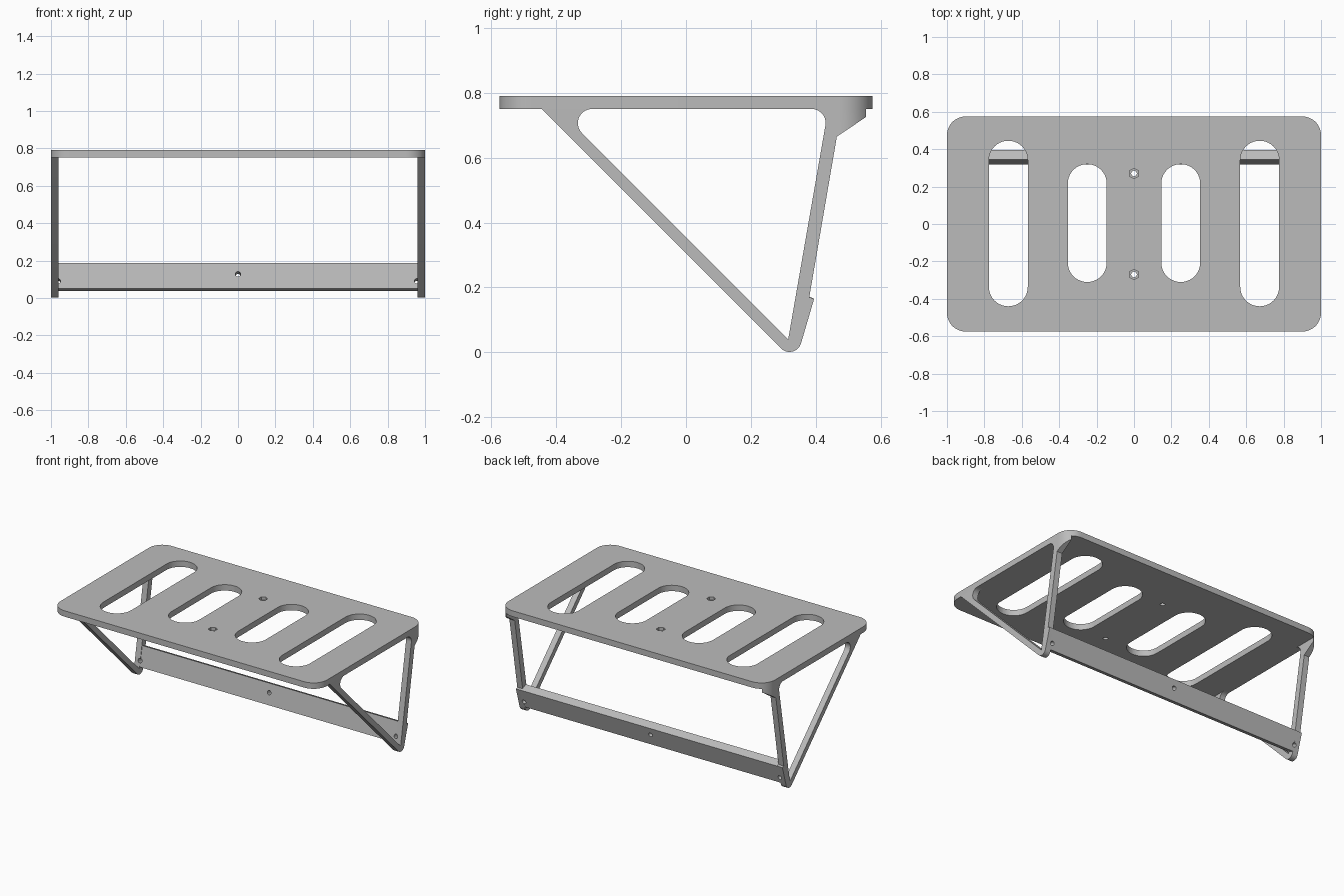
import bpy, bmesh, math
from mathutils import Vector, Matrix

if "Cube" in bpy.data.objects:
    bpy.data.objects.remove(bpy.data.objects["Cube"])

grey = bpy.data.materials.new("plain_grey")
grey.use_nodes = True
colour = (0.5, 0.5, 0.5, 1)
grey.diffuse_color = colour
grey.node_tree.nodes["Principled BSDF"].inputs["Base Color"].default_value = colour


def rounded(corners, segments=10):
    """Outline from (a, b, radius) corners, each rounded with a tangent arc."""
    out = []
    for i, (a, b, r) in enumerate(corners):
        p = Vector((a, b))
        if r == 0:
            out.append(p)
            continue
        u = (Vector(corners[i - 1][:2]) - p).normalized()
        v = (Vector(corners[(i + 1) % len(corners)][:2]) - p).normalized()
        half = u.angle(v) / 2
        centre = p + (u + v).normalized() * r / math.sin(half)
        start = p + u * r / math.tan(half) - centre
        sweep = start.angle_signed(p + v * r / math.tan(half) - centre)
        for k in range(segments + 1):
            t = -sweep * k / segments
            out.append(centre + Matrix.Rotation(t, 2) @ start)
    return out


def prism(name, outline, low, high, axis="z"):
    """Extrude an outline: (x, y) along z, or (y, z) along x."""
    bm = bmesh.new()
    place = (lambda p, h: (p.x, p.y, h)) if axis == "z" else (lambda p, h: (h, p.x, p.y))
    face = bm.faces.new([bm.verts.new(place(p, low)) for p in outline])
    new = bmesh.ops.extrude_face_region(bm, geom=[face])["geom"]
    shift = Vector((0, 0, high - low)) if axis == "z" else Vector((high - low, 0, 0))
    bmesh.ops.translate(bm, vec=shift, verts=[g for g in new if isinstance(g, bmesh.types.BMVert)])
    bmesh.ops.recalc_face_normals(bm, faces=bm.faces)
    mesh = bpy.data.meshes.new(name)
    bm.to_mesh(mesh)
    bm.free()
    mesh.materials.append(grey)
    obj = bpy.data.objects.new(name, mesh)
    bpy.context.collection.objects.link(obj)
    return obj


def rod(x, y, z, radius, length, sides=24, tilt=0):
    """Cylindrical cutter centred on a point."""
    bpy.ops.mesh.primitive_cylinder_add(vertices=sides, radius=radius, depth=length,
                                        location=(x, y, z), rotation=(tilt, 0, 0))
    return bpy.context.object


def box_outline(x0, x1, y0, y1, r):
    return rounded([(x0, y0, r), (x1, y0, r), (x1, y1, r), (x0, y1, r)])


def cut(obj, cutters, operation="DIFFERENCE"):
    bpy.context.view_layer.objects.active = obj
    for cutter in cutters:
        mod = obj.modifiers.new("cut", "BOOLEAN")
        mod.operation, mod.solver, mod.object = operation, "EXACT", cutter
        bpy.ops.object.modifier_apply(modifier=mod.name)
        bpy.data.objects.remove(cutter)


def smooth(obj):
    bpy.ops.object.select_all(action="DESELECT")
    obj.select_set(True)
    bpy.context.view_layer.objects.active = obj
    bpy.ops.object.shade_smooth_by_angle(angle=math.radians(30))


UNDER, TOP = 0.75, 0.79
plate_outline = box_outline(-1, 1, -0.575, 0.575, 0.1)

# Shelf plate with four slots and two countersunk hex holes
plate = prism("shelf_plate", plate_outline, UNDER, TOP)
cutters = []
for side in (-1, 1):
    for centre, y_low, y_high in ((0.672, -0.44, 0.445), (0.25, -0.31, 0.32)):
        x = side * centre
        slot = box_outline(x - 0.104, x + 0.104, y_low, y_high, 0.1035)
        cutters.append(prism("slot_cutter", slot, 0.7, 0.85))
    cutters.append(rod(0, side * 0.27, TOP, 0.028, 0.04, sides=6))
    cutters.append(rod(0, side * 0.27, TOP, 0.015, 0.2))
cut(plate, cutters)
smooth(plate)

# Triangular side frames, trimmed to the plate's rounded corners
outer = rounded([(-0.445, UNDER, 0), (0.337, -0.032, 0.037), (0.395, 0.165, 0),
                 (0.38, 0.17, 0), (0.465, 0.665, 0), (0.58, 0.742, 0), (0.58, UNDER, 0)])
inner = rounded([(0.4385, UNDER, 0.043), (0.315, 0.04, 0), (-0.395, UNDER, 0.0435)])
hole_tilt = math.radians(90 - 16)
frames = []
for name, low, high in (("left_frame", 0.96, 1), ("right_frame", -1, -0.96)):
    frame = prism(name, outer + inner, low, high, "x")
    cut(frame, [prism("corner_trim", plate_outline, -0.1, 0.9)], "INTERSECT")
    frames.append(frame)

# Wedge-shaped lower crossbar between the frames
section = [Vector(p) for p in ((0.319, 0.05), (0.345, 0.187), (0.395, 0.165), (0.357, 0.038))]
bar = prism("lower_crossbar", section, -0.96, 0.96, "x")

# Screw holes through the crossbar and frame feet
cut(bar, [rod(0, 0.36, 0.12, 0.014, 0.3, tilt=hole_tilt)])
for frame, x in zip(frames, (0.957, -0.963)):
    for part in (bar, frame):
        cut(part, [rod(x, 0.345, 0.085, 0.014, 0.12, tilt=hole_tilt)])
for part in frames + [bar]:
    smooth(part)
